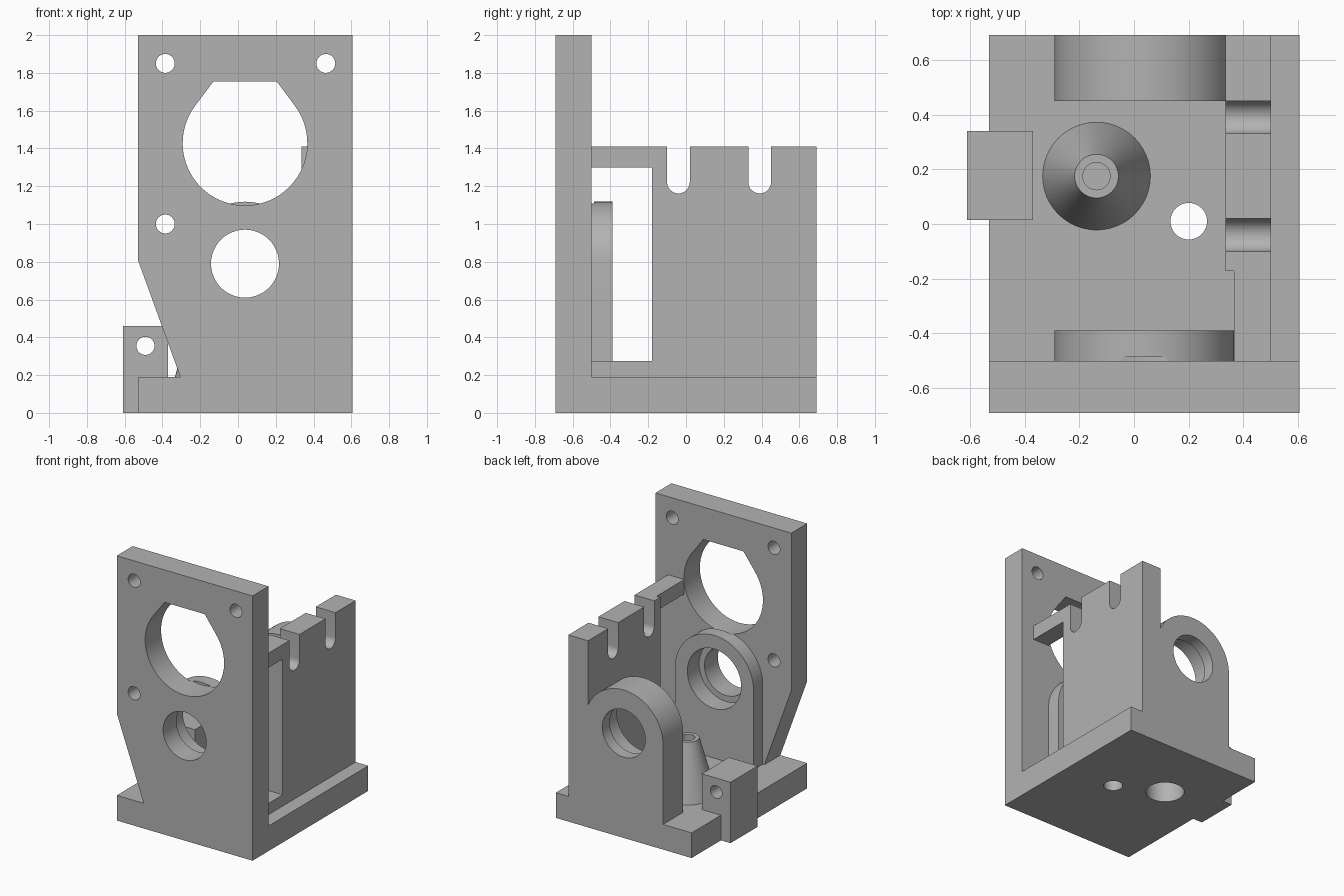
import bpy, bmesh, math
from mathutils import Vector

cube = bpy.data.objects.get("Cube")
if cube:
    bpy.data.objects.remove(cube, do_unlink=True)

GREY = (0.45, 0.45, 0.45, 1)
mat = bpy.data.materials.new("plain grey")
mat.use_nodes = True
mat.diffuse_color = GREY
mat.node_tree.nodes["Principled BSDF"].inputs["Base Color"].default_value = GREY

PLACE = {
    "x": lambda p, t: Vector((t, p[0], p[1])),
    "y": lambda p, t: Vector((p[0], t, p[1])),
    "z": lambda p, t: Vector((p[0], p[1], t)),
}


def arc(cx, cz, r, start, end, n=32):
    """Points on an arc, angles in degrees."""
    angles = [math.radians(start + (end - start) * i / n) for i in range(n + 1)]
    return [(cx + r * math.cos(a), cz + r * math.sin(a)) for a in angles]


def circle(cx, cz, r, n=48):
    return arc(cx, cz, r, 0, 360, n)[:-1]


def make(name, bm):
    bmesh.ops.recalc_face_normals(bm, faces=bm.faces)
    mesh = bpy.data.meshes.new(name)
    bm.to_mesh(mesh)
    bm.free()
    mesh.materials.append(mat)
    obj = bpy.data.objects.new(name, mesh)
    bpy.context.collection.objects.link(obj)
    return obj


def prism(name, profile, axis, a, b):
    """Extrude a 2D profile along an axis from a to b."""
    bm = bmesh.new()
    face = bm.faces.new([bm.verts.new(PLACE[axis](p, a)) for p in profile])
    out = bmesh.ops.extrude_face_region(bm, geom=[face])
    verts = [v for v in out["geom"] if isinstance(v, bmesh.types.BMVert)]
    bmesh.ops.translate(bm, verts=verts, vec=PLACE[axis]((0, 0), b - a))
    return make(name, bm)


def rect(u0, u1, v0, v1):
    return [(u0, v0), (u1, v0), (u1, v1), (u0, v1)]


def finish(obj, *cuts):
    """Cut each (profile, axis, a, b) out of the part and smooth its curves."""
    for cut in cuts:
        cutter = prism("cutter", *cut)
        cutter.hide_render = True
        mod = obj.modifiers.new("cut", "BOOLEAN")
        mod.operation, mod.solver, mod.object = "DIFFERENCE", "EXACT", cutter
        graph = bpy.context.evaluated_depsgraph_get()
        mesh = bpy.data.meshes.new_from_object(obj.evaluated_get(graph))
        obj.modifiers.clear()
        obj.data = mesh
        bpy.data.objects.remove(cutter, do_unlink=True)
    obj.data.shade_smooth()
    obj.data.set_sharp_from_angle(angle=math.radians(30))


# Main dimensions
LEFT, RIGHT, FRONT, BACK = -0.53, 0.605, -0.69, 0.69
PLATE_Y, FLOOR = -0.5, 0.19
AXIS_X, AXIS_Z, RING_R, BORE_R, SEAT_R = 0.037, 0.79, 0.328, 0.18, 0.225
WALL_IN, WALL_OUT, WALL_TOP = 0.335, 0.5, 1.41
CONE_X, CONE_Y = -0.137, 0.175

bore = circle(AXIS_X, AXIS_Z, BORE_R)
seat = circle(AXIS_X, AXIS_Z, SEAT_R)
# Large round opening with a chamfered flat top
opening = arc(AXIS_X, 1.428, 0.33, 142.5, 397.5, 40) + [(0.205, 1.755), (-0.13, 1.755)]

# Front plate with a tapered lower corner and mounting holes
plate = prism("front_plate", [
    (LEFT, 0), (RIGHT, 0), (RIGHT, 2), (LEFT, 2),
    (LEFT, 0.81), (-0.305, FLOOR), (LEFT, FLOOR)], "y", FRONT, PLATE_Y)
screw_holes = [(circle(x, z, 0.05, 32), "y", -0.8, -0.4)
               for x, z in ((-0.385, 1.85), (0.465, 1.85), (-0.385, 1.0))]
finish(plate, (opening, "y", -0.8, -0.4), (bore, "y", -0.8, -0.4),
       (seat, "y", -0.53, -0.4), *screw_holes)

# Base with a through hole and a pocket under the cone
base = prism("base", rect(LEFT, RIGHT, PLATE_Y, BACK), "z", 0, FLOOR)
finish(base, (circle(0.2, 0.01, 0.067), "z", -0.1, 0.3),
       (circle(CONE_X, CONE_Y, 0.135), "z", -0.1, 0.3))

# Two arched bearing supports on the shared axis
arch = arc(AXIS_X, AXIS_Z, RING_R, 0, 180)
arch = [(AXIS_X + RING_R, FLOOR)] + arch + [(AXIS_X - RING_R, FLOOR)]
front_support = prism("front_bearing_support", arch, "y", PLATE_Y, -0.39)
finish(front_support, (seat, "y", -0.6, -0.3), (opening, "y", -0.6, -0.487))
rear_support = prism("rear_bearing_support", arch, "y", 0.45, BACK)
finish(rear_support, (bore, "y", 0.3, 0.8), (seat, "y", 0.3, 0.6),
       (rect(WALL_IN, 0.4, 0, 2), "y", 0.3, 0.8))

# Side wall: open window beside the plate and two round-bottomed slots
profile = [(PLATE_Y, FLOOR), (BACK, FLOOR), (BACK, WALL_TOP)]
for y in (0.39, -0.04):
    slot = arc(y, 1.222, 0.06, 0, -180, 20)
    profile += [(y + 0.06, WALL_TOP)] + slot + [(y - 0.06, WALL_TOP)]
profile += [(PLATE_Y, WALL_TOP), (PLATE_Y, 1.3), (-0.18, 1.3),
            (-0.18, 0.275), (PLATE_Y, 0.275)]
wall = prism("side_wall", profile, "x", WALL_IN, WALL_OUT)
finish(wall, (rect(-0.6, -0.172, 0, 2), "x", 0.3, AXIS_X + RING_R))

# Clamp block hooked over the edge of the base
block = prism("edge_block", [
    (-0.61, 0), (LEFT, 0), (LEFT, FLOOR), (-0.37, FLOOR),
    (-0.37, 0.46), (-0.61, 0.46)], "y", 0.015, 0.34)
finish(block, (circle(-0.49, 0.355, 0.048, 32), "y", -0.1, 0.5))

# Hollow cone post
bm = bmesh.new()
bmesh.ops.create_cone(bm, cap_ends=True, segments=48, radius1=0.197,
                      radius2=0.08, depth=0.42)
bmesh.ops.translate(bm, verts=bm.verts, vec=(CONE_X, CONE_Y, FLOOR + 0.21))
cone = make("cone_post", bm)
finish(cone, (circle(CONE_X, CONE_Y, 0.05, 32), "z", 0.42, 0.8),
       (circle(CONE_X, CONE_Y, 0.135), "z", 0, 0.3))
